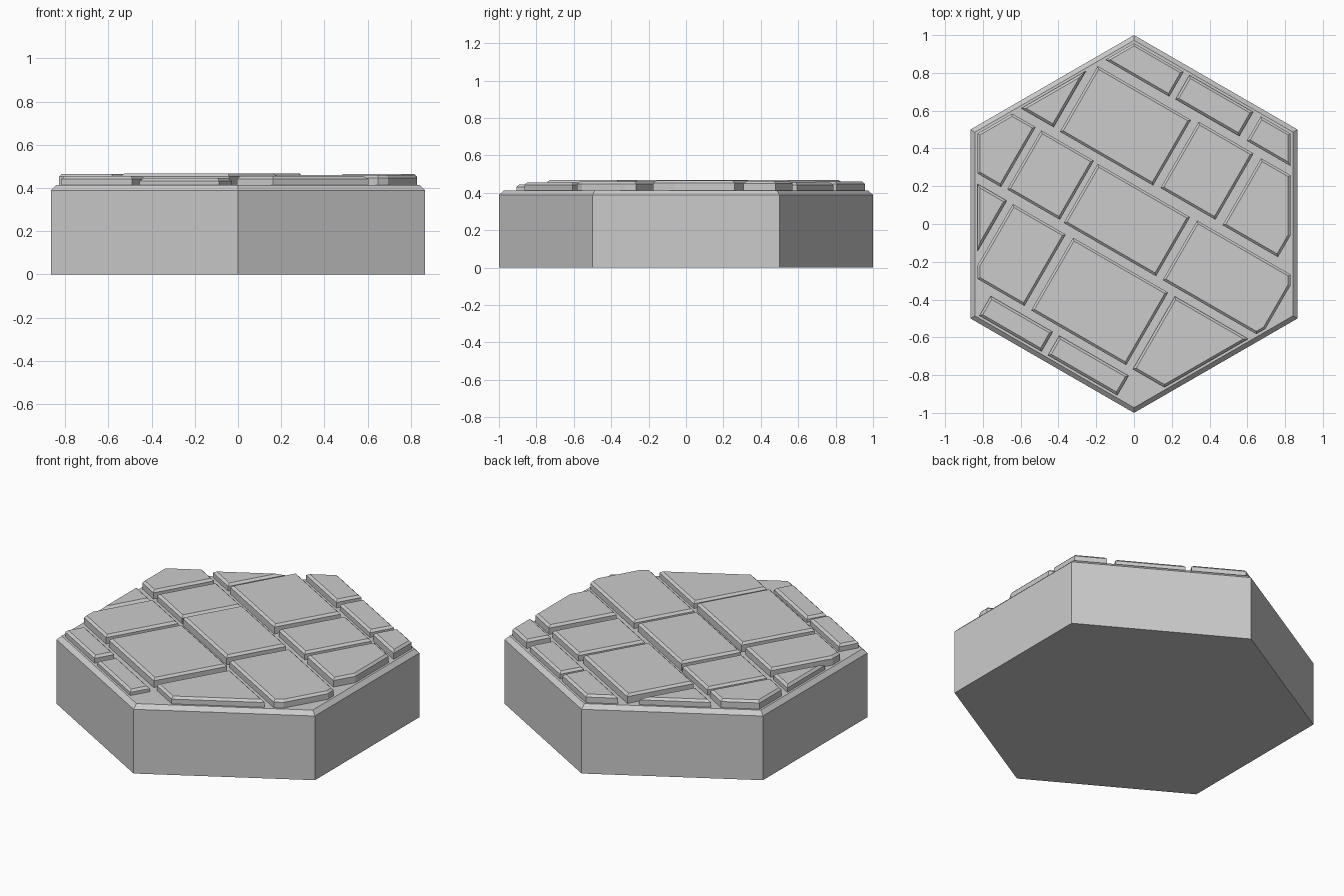
import bpy, bmesh, math

if "Cube" in bpy.data.objects:
    bpy.data.objects.remove(bpy.data.objects["Cube"])

TURN = math.radians(-30)   # paving pattern runs parallel to two hexagon sides
APOTHEM = 0.829            # limit of the paving inside the hexagon rim


def make_prism(name, outline, z0, z1, chamfer):
    """Upright prism with chamfered top edges, rotated to the paving direction."""
    bm = bmesh.new()
    bottom = bm.faces.new([bm.verts.new((x, y, z0)) for x, y in outline])
    ext = bmesh.ops.extrude_face_region(bm, geom=[bottom], use_keep_orig=True)
    top = [v for v in ext["geom"] if isinstance(v, bmesh.types.BMVert)]
    for v in top:
        v.co.z = z1
    bmesh.ops.recalc_face_normals(bm, faces=bm.faces)
    rim = [e for e in bm.edges if all(v in top for v in e.verts)]
    bmesh.ops.bevel(bm, geom=rim, offset=chamfer, segments=1, affect='EDGES',
                    clamp_overlap=True)
    bmesh.ops.recalc_face_normals(bm, faces=bm.faces)
    mesh = bpy.data.meshes.new(name)
    bm.to_mesh(mesh)
    bm.free()
    obj = bpy.data.objects.new(name, mesh)
    obj.rotation_euler.z = TURN
    bpy.context.collection.objects.link(obj)
    return obj


def clip(poly, nx, ny, d):
    """Keep the part of a convex outline where nx*x + ny*y <= d."""
    out = []
    for i, (bx, by) in enumerate(poly):
        ax, ay = poly[i - 1]
        da, db = nx * ax + ny * ay - d, nx * bx + ny * by - d
        if (da > 0) != (db > 0):
            t = da / (da - db)
            out.append((ax + t * (bx - ax), ay + t * (by - ay)))
        if db <= 0:
            out.append((bx, by))
    return out


# Hexagonal base block
hexagon = [(math.cos(math.radians(60 * k)), math.sin(math.radians(60 * k)))
           for k in range(6)]
make_prism("hex_base", hexagon, 0, 0.413, 0.024)

# Paving stones: u range, v range along the rotated pattern, top height
stones = [
    # upper edge row
    (-1.2, -0.175, 0.677, 1.0, 0.460),
    (-0.14, 0.25, 0.682, 1.0, 0.455),
    (0.297, 1.2, 0.680, 1.0, 0.463),
    # upper row
    (-1.2, -0.625, 0.232, 0.63, 0.455),
    (-0.584, -0.014, 0.227, 0.628, 0.467),
    (0.026, 0.362, 0.235, 0.64, 0.460),
    (0.409, 0.748, 0.229, 0.638, 0.465),
    # middle row
    (-1.2, -0.707, -0.183, 0.184, 0.463),
    (-0.673, -0.351, -0.177, 0.184, 0.458),
    (-0.325, 0.239, -0.181, 0.180, 0.467),
    (0.28, 0.88, -0.181, 0.183, 0.460),
    # lower row
    (-1.2, -0.645, -0.667, -0.230, 0.452),
    (-0.608, -0.285, -0.666, -0.229, 0.465),
    (-0.243, 0.338, -0.668, -0.224, 0.467),
    (0.379, 1.2, -0.668, -0.224, 0.455),
    # lower edge row
    (-0.466, -0.087, -1.0, -0.710, 0.455),
    (-0.047, 0.377, -1.0, -0.710, 0.445),
]
for n, (u0, u1, v0, v1, top) in enumerate(stones, 1):
    outline = [(u0, v0), (u1, v0), (u1, v1), (u0, v1)]
    for k in range(6):
        a = math.radians(30 + 60 * k)
        outline = clip(outline, math.cos(a), math.sin(a), APOTHEM)
    make_prism(f"paving_stone_{n:02d}", outline, 0.405, top, 0.013)
